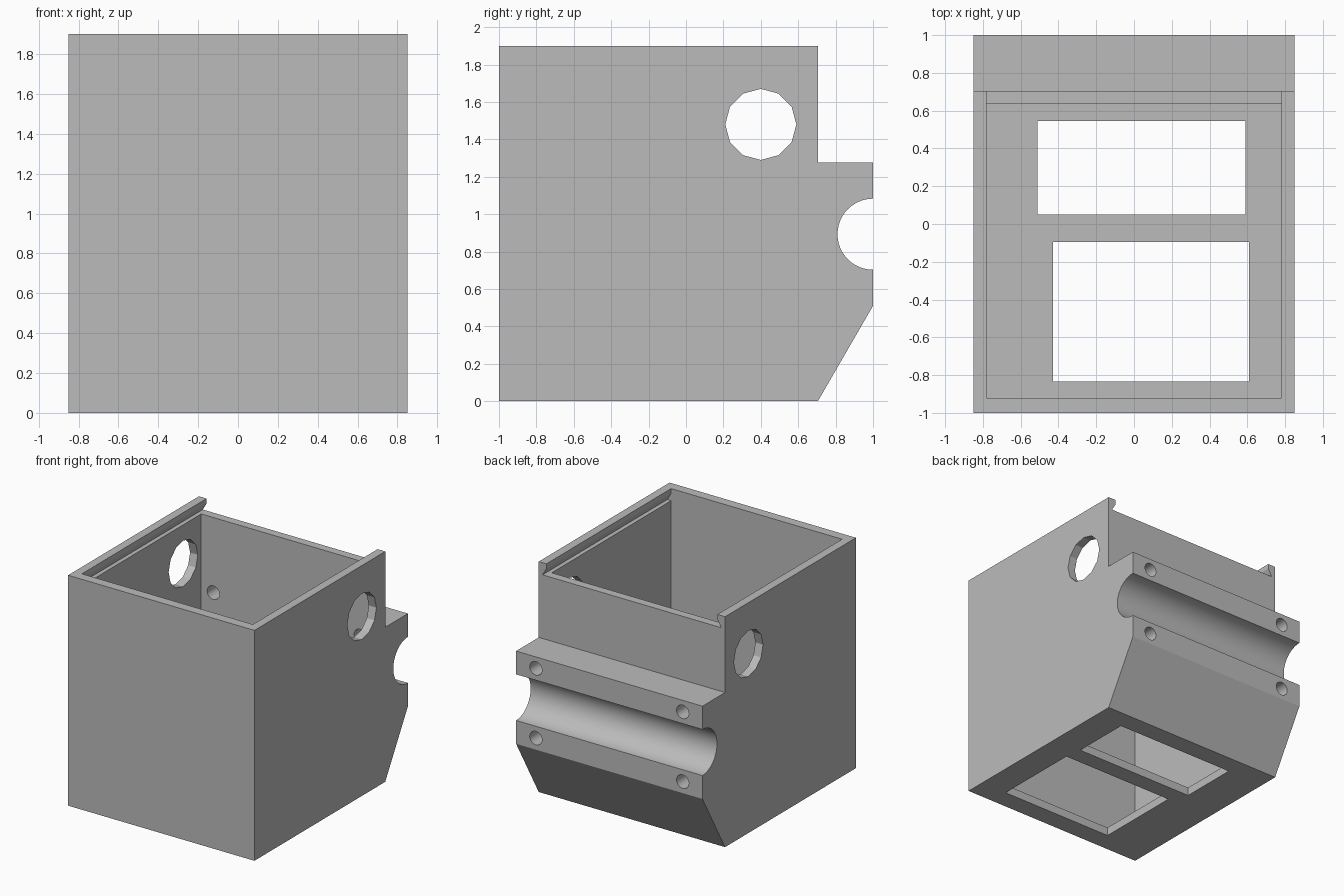
import bpy, bmesh, math

if "Cube" in bpy.data.objects:
    bpy.data.objects.remove(bpy.data.objects["Cube"])

grey = bpy.data.materials.new("plain grey")
grey.diffuse_color = (0.5, 0.5, 0.5, 1)
grey.use_nodes = True
grey.node_tree.nodes["Principled BSDF"].inputs["Base Color"].default_value = grey.diffuse_color


def prism(name, pts, axis, lo, hi):
    """Extrude a 2D outline along an axis; pts are the other two axes in order."""
    bm = bmesh.new()
    place = {"x": lambda p, a: (a, p[0], p[1]),
             "y": lambda p, a: (p[0], a, p[1]),
             "z": lambda p, a: (p[0], p[1], a)}[axis]
    rings = [[bm.verts.new(place(p, a)) for p in pts] for a in (lo, hi)]
    for ring in rings:
        bm.faces.new(ring)
    n = len(pts)
    for i in range(n):
        j = (i + 1) % n
        bm.faces.new((rings[0][i], rings[0][j], rings[1][j], rings[1][i]))
    bmesh.ops.recalc_face_normals(bm, faces=bm.faces)
    mesh = bpy.data.meshes.new(name)
    bm.to_mesh(mesh)
    bm.free()
    mesh.materials.append(grey)
    ob = bpy.data.objects.new(name, mesh)
    bpy.context.collection.objects.link(ob)
    return ob


def circle(u, v, r, n):
    return [(u + r * math.cos(2 * math.pi * i / n),
             v + r * math.sin(2 * math.pi * i / n)) for i in range(n)]


def rect(u0, u1, v0, v1):
    return [(u0, v0), (u1, v0), (u1, v1), (u0, v1)]


# box body with the clamp ridge on its back
body = prism("box_body", [(-1, 0), (0.705, 0), (1, 0.51), (1, 1.275),
                          (0.705, 1.275), (0.705, 1.9), (-1, 1.9)], "x", -0.85, 0.85)

cutters = [
    # inner cavity
    prism("cavity_cutter", rect(-0.78, 0.78, -0.92, 0.635), "z", 0.07, 1.83),
    # dovetail slot for a sliding lid, open at the back
    prism("lid_slot_cutter", [(-0.815, 1.8), (0.815, 1.8), (0.78, 1.86), (0.78, 2),
                              (-0.78, 2), (-0.78, 1.86)], "y", -0.92, 0.8),
    # rod groove and cable holes
    prism("groove_cutter", circle(1, 0.893, 0.19, 48), "x", -1, 1),
    prism("cable_hole_cutter", circle(0.4, 1.48, 0.19, 12), "x", -1, 1),
    # floor windows
    prism("rear_window_cutter", rect(-0.51, 0.59, 0.05, 0.545), "z", -0.1, 0.2),
    prism("front_window_cutter", rect(-0.43, 0.61, -0.835, -0.095), "z", -0.1, 0.2),
]
# four screw holes through the ridge
for x in (-0.67, 0.67):
    for z in (0.605, 1.18):
        cutters.append(prism("screw_hole_cutter", circle(x, z, 0.056, 24), "y", 0.5, 1.1))

bpy.context.view_layer.objects.active = body
body.select_set(True)
for cutter in cutters:
    mod = body.modifiers.new("cut", "BOOLEAN")
    mod.operation = "DIFFERENCE"
    mod.solver = "EXACT"
    mod.object = cutter
    bpy.ops.object.modifier_apply(modifier=mod.name)
    bpy.data.objects.remove(cutter)

bpy.ops.object.shade_smooth_by_angle(angle=math.radians(20))
